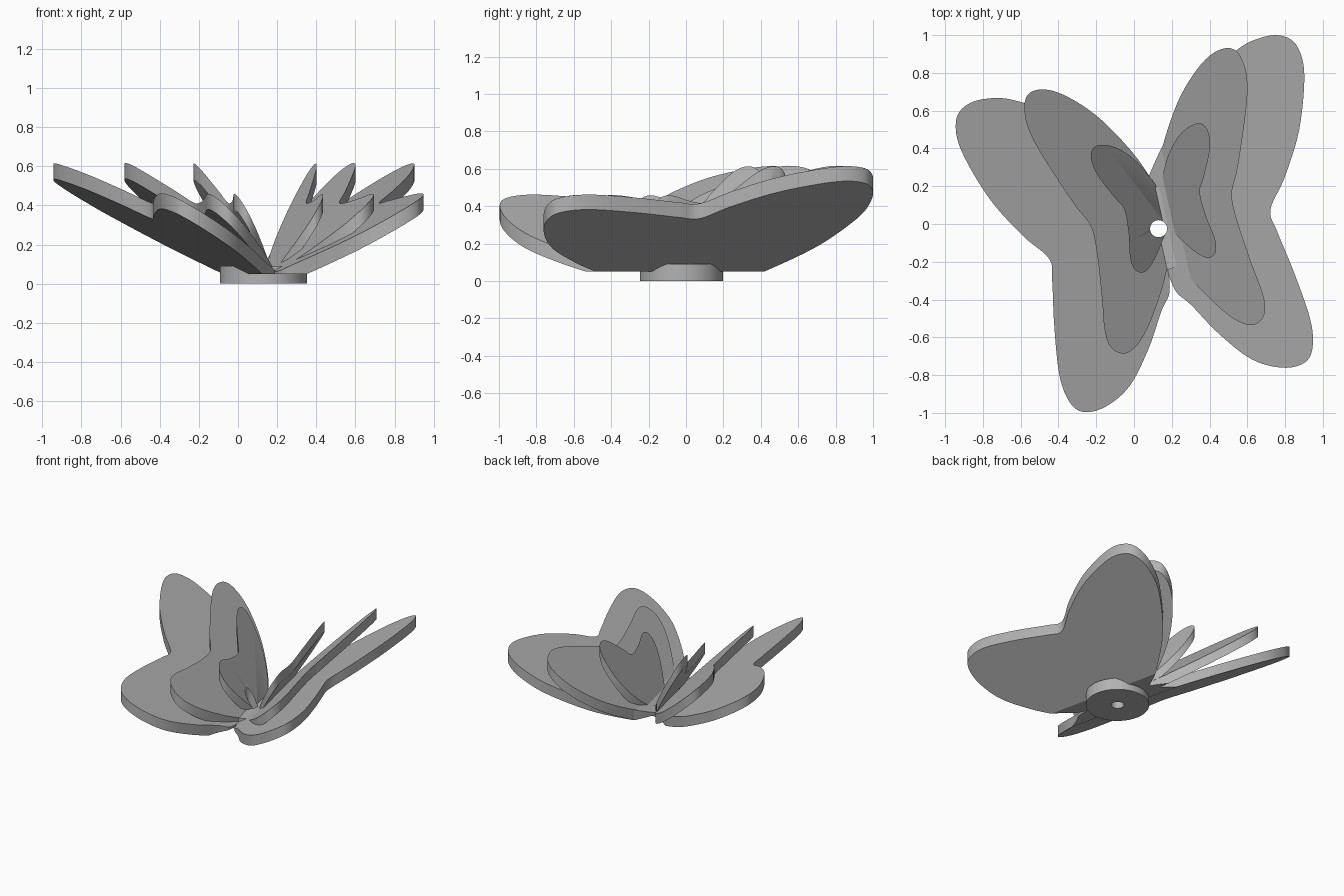
import bpy
import bmesh
from math import radians
from mathutils import Matrix, Vector

default_cube = bpy.data.objects.get("Cube")
if default_cube:
    bpy.data.objects.remove(default_cube, do_unlink=True)

CENTRE = Vector((.13, -.025, 0))
PLACE = Matrix.Translation(CENTRE) @ Matrix.Rotation(radians(12.5), 4, "Z")
THICKNESS = .08
FLOOR = .05
TIP_HEIGHT = .61

grey = bpy.data.materials.new("plain grey")
grey.use_nodes = True
grey.diffuse_color = (.45, .45, .45, 1)
grey.node_tree.nodes["Principled BSDF"].inputs["Base Color"].default_value = grey.diffuse_color


def smooth_path(points, steps=6):
    """Catmull-Rom curve through an open row of points."""
    pts = [Vector(p) for p in points]
    pts = [pts[0]] + pts + [pts[-1]]
    path = []
    for a, b, c, d in zip(pts, pts[1:], pts[2:], pts[3:]):
        for i in range(steps):
            t = i / steps
            path.append(.5 * (2 * b + (c - a) * t
                              + (2 * a - 5 * b + 4 * c - d) * t * t
                              + (3 * b - a - 3 * c + d) * t ** 3))
    return path + [pts[-1]]


def make_object(name, bm):
    bmesh.ops.recalc_face_normals(bm, faces=bm.faces)
    mesh = bpy.data.meshes.new(name)
    bm.to_mesh(mesh)
    bm.free()
    obj = bpy.data.objects.new(name, mesh)
    bpy.context.collection.objects.link(obj)
    mesh.materials.append(grey)
    return obj


def cylinder(name, radius, low, high):
    bm = bmesh.new()
    bmesh.ops.create_cone(bm, cap_ends=True, segments=64, radius1=radius, radius2=radius,
                          depth=high - low,
                          matrix=Matrix.Translation(CENTRE + Vector((0, 0, (low + high) / 2))))
    return make_object(name, bm)


def wing(name, outline, side, shift, base):
    """Upright-sided slab rising from the body axis, trimmed flat underneath."""
    slope = (TIP_HEIGHT - base) / max(p[0] for p in outline)
    bm = bmesh.new()
    top, bottom = [], []
    for out, along in smooth_path(outline):
        out = max(out, 0)
        spot = PLACE @ Vector((shift + side * out, along, base + slope * out))
        top.append(bm.verts.new(spot))
        bottom.append(bm.verts.new(spot - Vector((0, 0, THICKNESS))))
    bm.faces.new(top)
    bm.faces.new(bottom[::-1])
    for i in range(len(top)):
        bm.faces.new((top[i - 1], bottom[i - 1], bottom[i], top[i]))
    # flat trim where the wing root would sink into the base
    cut = bmesh.ops.bisect_plane(bm, geom=bm.verts[:] + bm.edges[:] + bm.faces[:],
                                 plane_co=(0, 0, FLOOR), plane_no=(0, 0, 1),
                                 clear_inner=True)
    rim = [e for e in bm.edges if e.is_boundary]
    bmesh.ops.holes_fill(bm, edges=rim, sides=0)
    return make_object(name, bm)


# Wing outlines: distance out from the body axis, distance along it
OUTER = [(0, .27), (.13, .44), (.35, .67), (.6, .83), (.75, .87), (.86, .855), (.925, .785),
         (.93, .63), (.84, .35), (.71, .12), (.6, -.03), (.61, -.15), (.65, -.38),
         (.68, -.64), (.66, -.79), (.6, -.86), (.48, -.86), (.33, -.78), (.19, -.61),
         (.08, -.43), (.02, -.35), (0, -.26)]
MIDDLE = [(0, .22), (.08, .42), (.23, .66), (.4, .82), (.53, .855), (.59, .78), (.58, .6),
          (.45, .24), (.385, .1), (.38, -.04), (.405, -.28), (.43, -.47), (.41, -.57),
          (.335, -.605), (.23, -.53), (.1, -.34), (0, -.14)]
INNER = [(0, .2), (.085, .37), (.18, .47), (.275, .5), (.317, .45), (.305, .35), (.24, .21),
         (.205, .14), (.21, .01), (.23, -.12), (.215, -.19), (.165, -.205), (.095, -.14),
         (0, 0)]

parts = []
for label, outline, shift, base in (("outer", OUTER, 0, .06),
                                    ("middle", MIDDLE, .035, .055),
                                    ("inner", INNER, .05, .055)):
    for side_name, side in (("left", 1), ("right", -1)):
        parts.append(wing(f"{label}_{side_name}_wing", outline, side, shift, base))

# Round mounting base
parts.append(cylinder("round_base", .222, 0, .09))

# Centre hole through everything
cutter = cylinder("hole_cutter", .045, -1, 1)
cutter.hide_render = True
for part in parts:
    bpy.ops.object.select_all(action="DESELECT")
    part.select_set(True)
    bpy.context.view_layer.objects.active = part
    hole = part.modifiers.new("centre hole", "BOOLEAN")
    hole.operation = "DIFFERENCE"
    hole.solver = "EXACT"
    hole.object = cutter
    bpy.ops.object.modifier_apply(modifier=hole.name)
    bpy.ops.object.shade_smooth_by_angle(angle=radians(30))
bpy.data.objects.remove(cutter, do_unlink=True)
